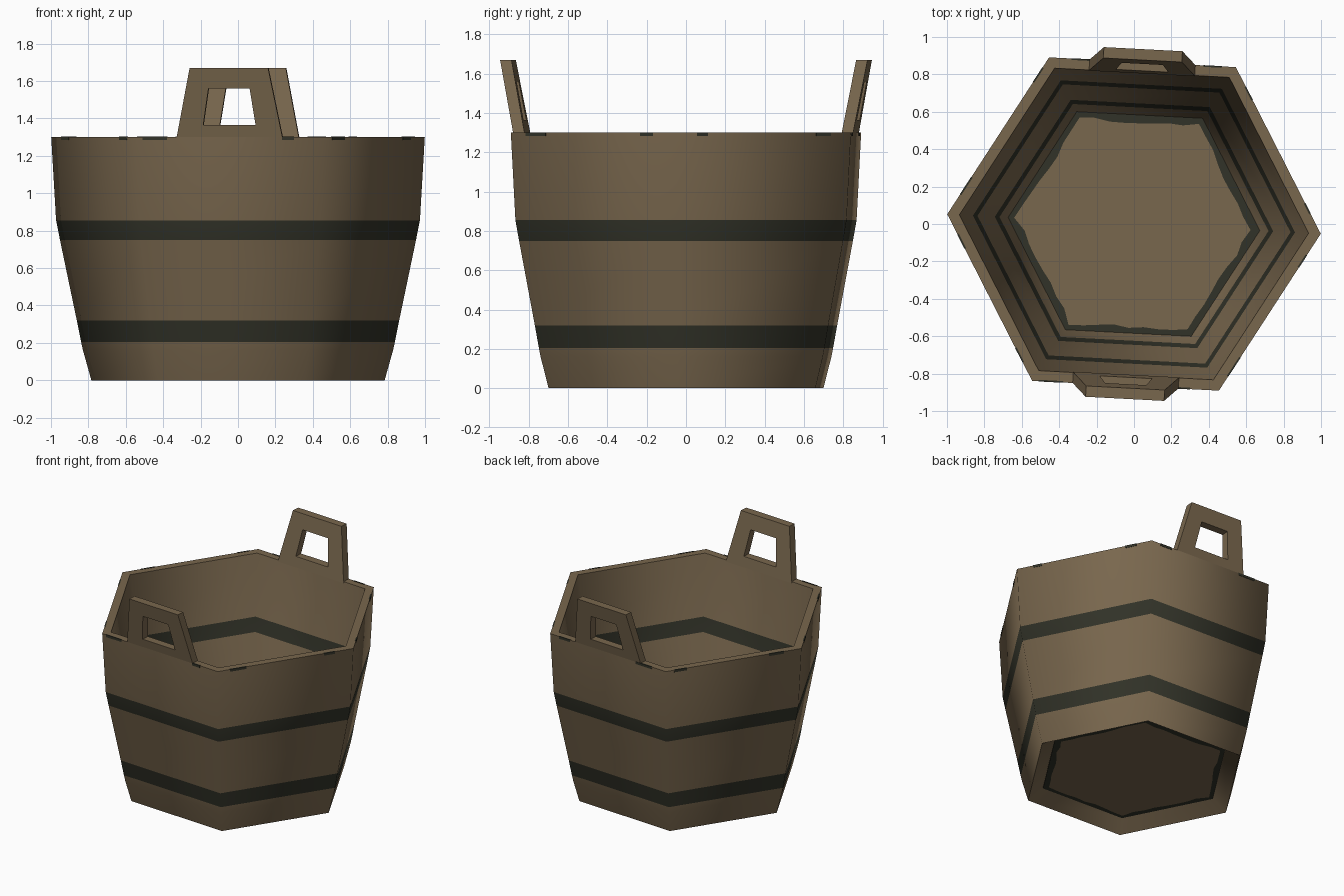
import bpy, bmesh, math, random
from mathutils import Matrix, Vector

random.seed(4)
if "Cube" in bpy.data.objects:
    bpy.data.objects.remove(bpy.data.objects["Cube"], do_unlink=True)

TURN = math.radians(-3)
SIDES = 6
RIM_Z = 1.3


def make_material(name, rgb):
    mat = bpy.data.materials.new(name)
    mat.use_nodes = True
    mat.diffuse_color = (*rgb, 1)
    mat.node_tree.nodes["Principled BSDF"].inputs["Base Color"].default_value = (*rgb, 1)
    return mat


WOOD = make_material("brown wood", (0.19, 0.135, 0.075))
IRON = make_material("dark iron", (0.031, 0.032, 0.021))


def finish(bm, name, smooth=True):
    bmesh.ops.recalc_face_normals(bm, faces=bm.faces)
    mesh = bpy.data.meshes.new(name)
    bm.to_mesh(mesh)
    bm.free()
    mesh.materials.append(WOOD)
    mesh.materials.append(IRON)
    obj = bpy.data.objects.new(name, mesh)
    bpy.context.collection.objects.link(obj)
    if smooth:
        bpy.ops.object.select_all(action="DESELECT")
        obj.select_set(True)
        bpy.context.view_layer.objects.active = obj
        bpy.ops.object.shade_smooth_by_angle(angle=math.radians(65))
    return obj


def hex_corner(i, r, z):
    a = TURN + math.tau * i / SIDES
    return Vector((r * math.cos(a), r * math.sin(a), z))


# Bucket wall: closed profile of radius, height, and whether the next strip is a hoop
profile = [
    (0.67, 0.08, 0), (0.785, 0, 0), (0.83, 0.16, 0),
    (0.84, 0.205, 1), (0.863, 0.32, 0), (0.953, 0.75, 1), (0.974, 0.855, 0),
    (1.0, RIM_Z, 0), (0.935, RIM_Z, 0),
    (0.862, 0.855, 1), (0.838, 0.75, 0), (0.745, 0.32, 1), (0.72, 0.205, 0),
]
bm = bmesh.new()
rings = [[bm.verts.new(hex_corner(i, r, z)) for i in range(SIDES)] for r, z, _ in profile]
for k, (_, _, hoop) in enumerate(profile):
    low, high = rings[k], rings[(k + 1) % len(rings)]
    for i in range(SIDES):
        j = (i + 1) % SIDES
        bm.faces.new((low[i], low[j], high[j], high[i])).material_index = hoop
finish(bm, "bucket_wall")

# Floor: wooden panel with a ragged dark border
STEPS = 8
bm = bmesh.new()
outer, inner = [], []
for i in range(SIDES):
    for s in range(STEPS):
        p = hex_corner(i, 0.675, 0.09).lerp(hex_corner(i + 1, 0.675, 0.09), s / STEPS)
        f = 0.935 + random.uniform(-0.02, 0.02)
        outer.append(bm.verts.new(p))
        inner.append(bm.verts.new((p.x * f, p.y * f, p.z)))
count = len(outer)
for i in range(count):
    j = (i + 1) % count
    bm.faces.new((outer[i], outer[j], inner[j], inner[i])).material_index = 1
bm.faces.new(inner)
floor = finish(bm, "bucket_floor", smooth=False)
solid = floor.modifiers.new("thickness", "SOLIDIFY")
solid.thickness = 0.02
solid.offset = -1


# Handles: slanted trapezoid frames rising from two opposite rims
def handle(name, angle):
    def frame_loop(bottom, top, z0, z1, depth):
        loop = []
        for x, z in ((-bottom, z0), (bottom, z0), (top, z1), (-top, z1)):
            lean = 0.866 + 0.07 * (z - RIM_Z) / 0.37
            loop.append(bm.verts.new((x, depth - lean, z)))
        return loop

    bm = bmesh.new()
    loops = []
    for depth in (0, 0.058):
        loops.append((frame_loop(0.285, 0.21, 1.29, 1.67, depth),
                      frame_loop(0.14, 0.11, 1.365, 1.56, depth)))
    (out_a, in_a), (out_b, in_b) = loops
    for a, b in ((out_a, in_a), (out_b, in_b), (out_a, out_b), (in_a, in_b)):
        for i in range(4):
            j = (i + 1) % 4
            bm.faces.new((a[i], a[j], b[j], b[i]))
    bm.transform(Matrix.Rotation(angle, 4, "Z"))
    finish(bm, name, smooth=False)


handle("front_handle", TURN)
handle("back_handle", TURN + math.pi)

# Worn dark chips along the outer rim edge
bm = bmesh.new()
for side in range(SIDES):
    for along in (-0.36, 0.34):
        length = random.uniform(0.06, 0.14)
        place = (Matrix.Rotation(TURN + math.tau * (side + 0.5) / SIDES, 4, "Z")
                 @ Matrix.Translation((0.863, along + random.uniform(-0.05, 0.05), RIM_Z - 0.007))
                 @ Matrix.Diagonal((0.009, length, 0.018, 1)))
        bmesh.ops.create_cube(bm, size=1, matrix=place)
for face in bm.faces:
    face.material_index = 1
finish(bm, "rim_chips", smooth=False)
